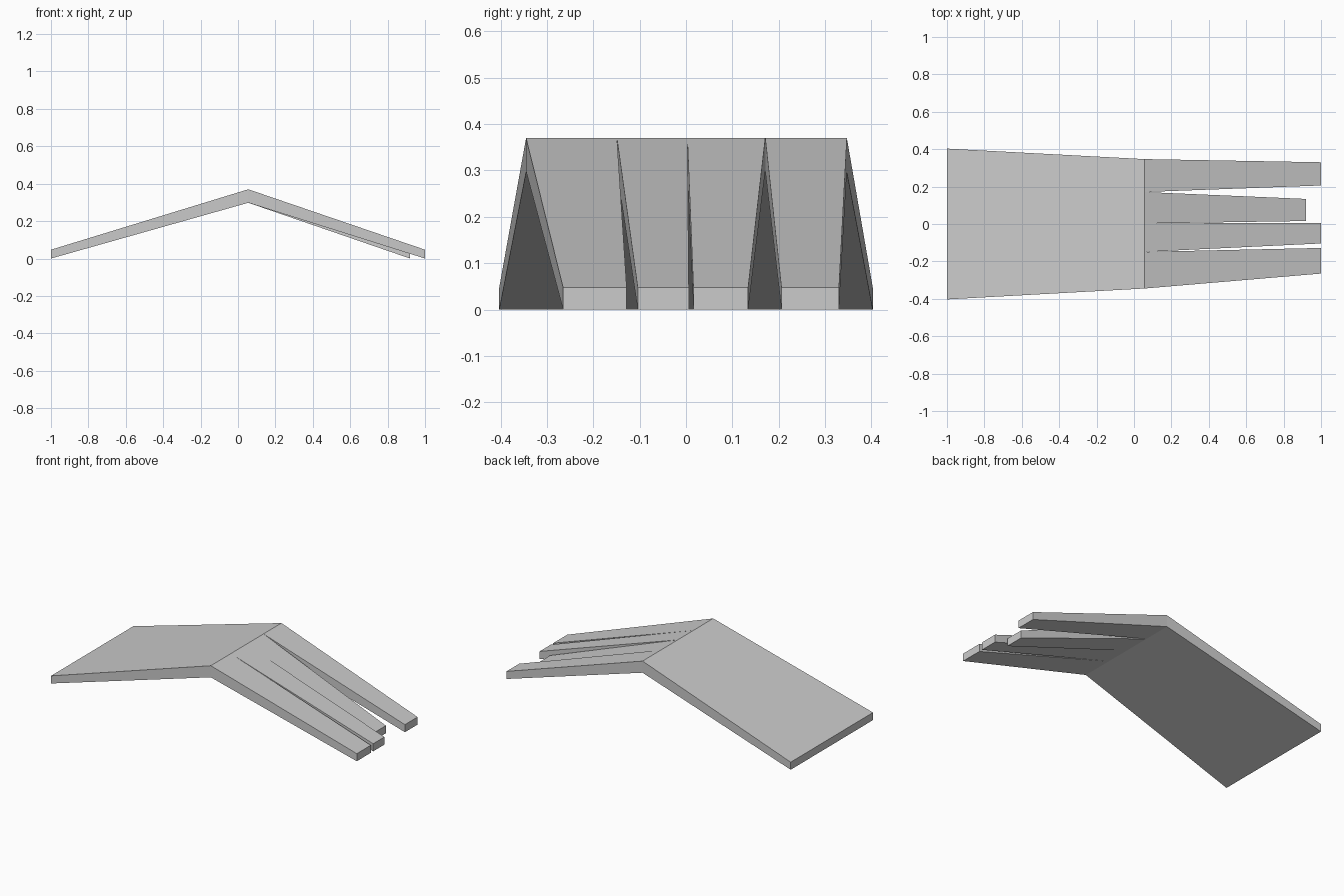
import bpy, bmesh

if "Cube" in bpy.data.objects:
    bpy.data.objects.remove(bpy.data.objects["Cube"])

# Bent slab whose right half splits into four tapering fingers at the ridge
RIDGE_X, RIDGE_BOTTOM, RIDGE_TOP = 0.055, 0.298, 0.37
END_TOP = 0.047
ridge_y = [-0.345, -0.149, 0.003, 0.171, 0.347]
# finger tips: x, y from, y to
tips = [(1.0, -0.265, -0.128), (1.0, -0.104, 0.006),
        (0.92, 0.016, 0.134), (1.0, 0.206, 0.33)]

bm = bmesh.new()


def post(x, y, low, high):
    """A bottom and top vertex pair."""
    return bm.verts.new((x, y, low)), bm.verts.new((x, y, high))


def wall(a, b):
    bm.faces.new((a[0], b[0], b[1], a[1]))


ridge = [post(RIDGE_X, y, RIDGE_BOTTOM, RIDGE_TOP) for y in ridge_y]
back = [post(-1.0, y, 0.0, END_TOP) for y in (-0.403, 0.403)]

# Solid left slab
for k in (0, 1):
    bm.faces.new([back[0][k]] + [r[k] for r in ridge] + [back[1][k]])
wall(back[0], back[1])
wall(back[0], ridge[0])
wall(back[1], ridge[-1])

# Fingers
for (x, y0, y1), r0, r1 in zip(tips, ridge, ridge[1:]):
    t0, t1 = post(x, y0, 0.0, END_TOP), post(x, y1, 0.0, END_TOP)
    for k in (0, 1):
        bm.faces.new((r0[k], t0[k], t1[k], r1[k]))
    wall(r0, t0)
    wall(t0, t1)
    wall(t1, r1)

bmesh.ops.recalc_face_normals(bm, faces=bm.faces[:])
mesh = bpy.data.meshes.new("split_bent_slab")
bm.to_mesh(mesh)
bm.free()
slab = bpy.data.objects.new("split_bent_slab", mesh)
bpy.context.collection.objects.link(slab)
